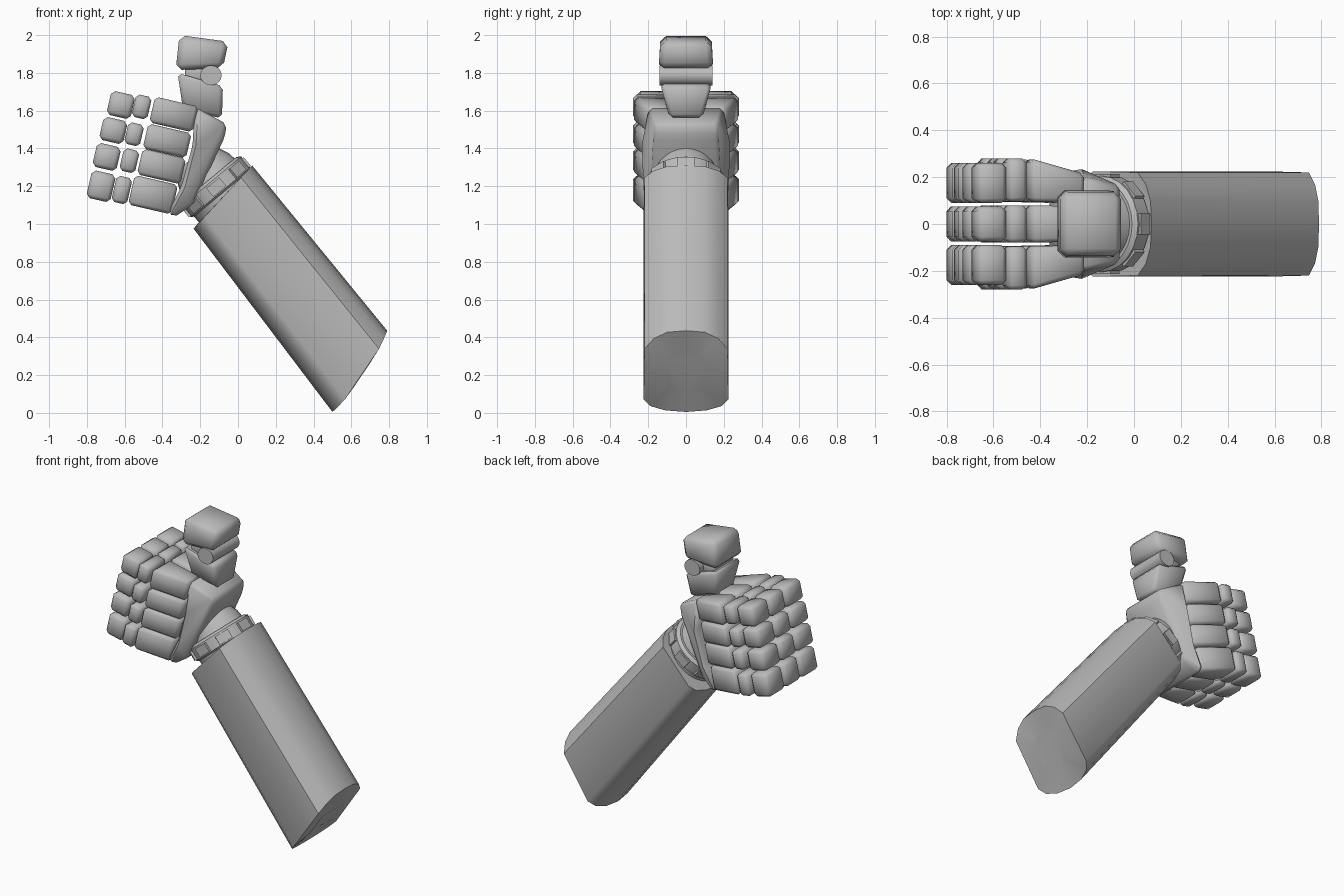
import bpy, bmesh, math
from mathutils import Vector, Matrix

if "Cube" in bpy.data.objects:
    bpy.data.objects.remove(bpy.data.objects["Cube"])

grey = bpy.data.materials.new("machine_grey")
grey.use_nodes = True
GREY = (0.5, 0.5, 0.5, 1)
grey.diffuse_color = GREY
grey.node_tree.nodes["Principled BSDF"].inputs["Base Color"].default_value = GREY


def finish(name, bm, bevel=0.0, angle=50):
    """Turn a bmesh into a shaded, optionally chamfered object."""
    bmesh.ops.recalc_face_normals(bm, faces=bm.faces)
    if bevel:
        bmesh.ops.bevel(bm, geom=bm.edges[:], offset=bevel, segments=1,
                        affect='EDGES', clamp_overlap=True)
    mesh = bpy.data.meshes.new(name)
    bm.to_mesh(mesh)
    bm.free()
    mesh.materials.append(grey)
    obj = bpy.data.objects.new(name, mesh)
    bpy.context.collection.objects.link(obj)
    bpy.ops.object.select_all(action='DESELECT')
    obj.select_set(True)
    bpy.context.view_layer.objects.active = obj
    bpy.ops.object.shade_smooth_by_angle(angle=math.radians(angle))
    return obj


def loft(name, rings, bevel=0.0, angle=50):
    """Skin a list of equal-length point rings and cap both ends."""
    bm = bmesh.new()
    rows = [[bm.verts.new(p) for p in ring] for ring in rings]
    n = len(rows[0])
    for a, b in zip(rows, rows[1:]):
        for i in range(n):
            j = (i + 1) % n
            bm.faces.new((a[i], a[j], b[j], b[i]))
    bm.faces.new(rows[0])
    bm.faces.new(rows[-1])
    return finish(name, bm, bevel, angle)


def slab(name, outline, half, bevel):
    """Side outline of (x, z, half-width factor) extruded across y."""
    rings = [[(x, s * half * f, z) for x, z, f in outline] for s in (-1, 1)]
    return loft(name, rings, bevel)


# Fingers: four tilted rows, three blocks deep, each block, joint, knuckle
TILT = Matrix.Rotation(math.radians(13), 3, 'Y')


def finger_block(name, centre, length, height, y_out, y_in, bevel):
    """Tilted box; y ranges are given at its outer and inner end."""
    rings = []
    for x, (y0, y1) in ((-length / 2, y_out), (length / 2, y_in)):
        rings.append([TILT @ Vector((x, 0, z)) + Vector((centre[0], y, centre[1]))
                      for y, z in ((y0, -height / 2), (y1, -height / 2),
                                   (y1, height / 2), (y0, height / 2))])
    return loft(name, rings, bevel)


rows = [  # tip centre, joint centre, knuckle centre, height
    ((-0.62, 1.63), (-0.51, 1.62), (-0.34, 1.58), 0.13),
    ((-0.66, 1.495), (-0.55, 1.475), (-0.375, 1.44), 0.125),
    ((-0.695, 1.355), (-0.575, 1.335), (-0.405, 1.305), 0.13),
    ((-0.725, 1.20), (-0.615, 1.18), (-0.45, 1.155), 0.15),
]
columns = [  # side, tip range, joint range, knuckle inner range
    ("front", (-0.26, -0.09), (-0.28, -0.095), (-0.215, -0.09)),
    ("middle", (-0.075, 0.075), (-0.08, 0.08), (-0.075, 0.075)),
    ("back", (0.09, 0.26), (0.095, 0.28), (0.09, 0.215)),
]
for r, (tip, joint, knuckle, h) in enumerate(rows, 1):
    for side, ty, jy, ky in columns:
        tag = f"{side}_{r}"
        finger_block("finger_tip_" + tag, tip, 0.13, h, ty, ty, 0.02)
        finger_block("finger_joint_" + tag, joint, 0.085, h - 0.008, jy, jy, 0.018)
        finger_block("finger_knuckle_" + tag, knuckle, 0.235, h + 0.01, jy, ky, 0.018)

# Palm
slab("palm", [(-0.23, 1.62, 0.9), (-0.06, 1.53, 0.75), (-0.07, 1.46, 0.75),
              (-0.24, 1.10, 0.85), (-0.34, 1.035, 0.9), (-0.37, 1.06, 1),
              (-0.30, 1.20, 1), (-0.24, 1.42, 1)], 0.225, 0.02)

# Thumb: base wedge, hinge and tip
slab("thumb_base", [(-0.32, 1.80, 1), (-0.08, 1.73, 1), (-0.085, 1.56, 0.65),
                    (-0.29, 1.60, 0.65)], 0.135, 0.02)
slab("thumb_tip", [(-0.31, 2.0, 0.93), (-0.05, 1.965, 0.93), (-0.08, 1.825, 1),
                   (-0.33, 1.815, 1)], 0.145, 0.03)
slab("thumb_web", [(-0.28, 1.85, 1), (-0.11, 1.85, 1), (-0.11, 1.74, 1),
                   (-0.28, 1.74, 1)], 0.10, 0.01)
hinge = [(-0.143 + 0.057 * math.cos(k * math.pi / 8),
          1.787 + 0.053 * math.sin(k * math.pi / 8), 1) for k in range(16)]
slab("thumb_hinge", hinge, 0.14, 0.0)

# Arm frame: along the forearm, and upward across it
AXIS = Vector((0.64, 0, -0.77)).normalized()
UP = Vector((0.77, 0, 0.64)).normalized()
SIDE = Vector((0, 1, 0))


def disc_ring(centre, radius, sides=24):
    angles = [2 * math.pi * k / sides for k in range(sides)]
    return [centre + UP * radius * math.cos(a) + SIDE * radius * math.sin(a)
            for a in angles]


# Wrist: neck and stepped cuff with small panels
cuff = Vector((-0.115, 0, 1.195))
loft("wrist_neck", [disc_ring(cuff + AXIS * t, r) for t, r in
                    ((-0.20, 0.12), (-0.10, 0.165), (0.0, 0.18))])
loft("wrist_cuff", [disc_ring(cuff + AXIS * t, r) for t, r in
                    ((-0.055, 0.185), (-0.04, 0.205), (0.035, 0.205),
                     (0.045, 0.19), (0.16, 0.19))], angle=35)
for k in range(8):
    a = k * math.pi / 4
    out = UP * math.cos(a) + SIDE * math.sin(a)
    across = SIDE * math.cos(a) - UP * math.sin(a)
    mid = cuff + out * 0.197
    loft(f"cuff_panel_{k + 1}",
         [[mid + out * d + AXIS * s + across * t for s, t in
           ((-0.03, -0.045), (0.03, -0.045), (0.03, 0.045), (-0.03, 0.045))]
          for d in (-0.02, 0.016)])

# Forearm: rounded box section, widening to a slightly crowned end
half = [(1, 0), (0.97, 0.10), (0.84, 0.17), (0.62, 0.22),
        (-0.62, 0.225), (-0.82, 0.19), (-0.95, 0.11), (-1, 0)]
section = half + [(w, -y) for w, y in half[-2:0:-1]]


def arm_ring(top, bottom, bow, scale=1.0):
    """Section spanning a top and bottom point in the y = 0 plane."""
    top, bottom = Vector(top), Vector(bottom)
    mid, reach = (top + bottom) / 2, (top - bottom) / 2
    return [mid + reach * w * scale + SIDE * y * scale + AXIS * bow * (1 - w * w)
            for w, y in section]


loft("forearm", [arm_ring((0.075, 0, 1.30), (-0.235, 0, 0.98), 0, 0.85),
                 arm_ring((0.075, 0, 1.31), (-0.235, 0, 0.975), 0),
                 arm_ring((0.79, 0, 0.435), (0.50, 0, 0.005), 0.03),
                 arm_ring((0.79, 0, 0.435), (0.50, 0, 0.005), 0.035, 0.5)],
     angle=40)
